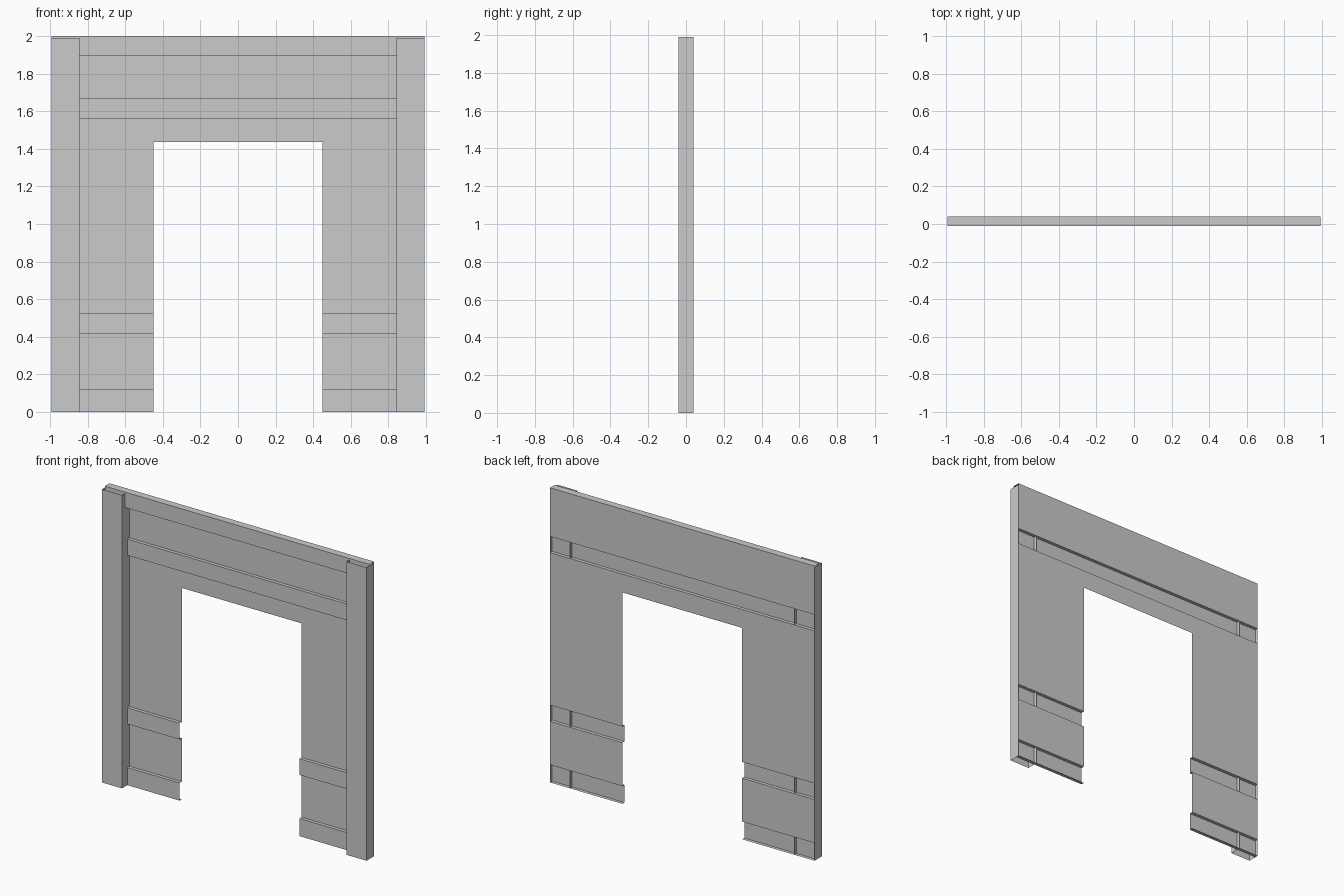
import bpy

if "Cube" in bpy.data.objects:
    bpy.data.objects.remove(bpy.data.objects["Cube"])

W = 0.993        # half width of the wall
P = 0.843        # inner side of the pillars
D = 0.45         # half width of the doorway
DOOR_TOP = 1.435
BACK, TRIM, CAP, FRONT = 0.04, 0.017, -0.01, -0.04


def sweep(name, start, end, mirror=False):
    """Join two matching open profiles with a strip of faces."""
    n = len(start)
    faces = [(i, i + n, i + n + 1, i + 1) for i in range(n - 1)]
    mesh = bpy.data.meshes.new(name)
    mesh.from_pydata(start + end, [], faces)
    obj = bpy.data.objects.new(name, mesh)
    bpy.context.collection.objects.link(obj)
    if mirror:
        mod = obj.modifiers.new("mirror", 'MIRROR')
        mod.use_mirror_merge = False
    return obj


def along_x(name, profile, x0, x1, mirror=False):
    return sweep(name, [(x0, y, z) for y, z in profile],
                 [(x1, y, z) for y, z in profile], mirror)


# Wall sheets beside the doorway, with two pressed-out trim bands
along_x("side_wall", [
    (BACK, 0), (TRIM, 0), (TRIM, 0.12), (BACK, 0.12),
    (BACK, 0.415), (TRIM, 0.415), (TRIM, 0.525), (BACK, 0.525),
    (BACK, DOOR_TOP)], -W, -D, mirror=True)

# Wall sheet over the doorway, with one trim band
along_x("lintel_wall", [
    (BACK, DOOR_TOP), (BACK, 1.56), (TRIM, 1.56), (TRIM, 1.67),
    (BACK, 1.67), (BACK, 2.0)], -W, W)

# Deeper band along the top edge
along_x("top_band", [
    (BACK, 1.895), (CAP, 1.895), (CAP, 2.0), (BACK, 2.0)], -W, W)

# Hollow pillars at both ends
plan = [(-W, BACK), (-W, FRONT), (-P, FRONT), (-P, BACK)]
sweep("pillar", [(x, y, 1.99) for x, y in plan],
      [(x, y, 0) for x, y in plan], mirror=True)
